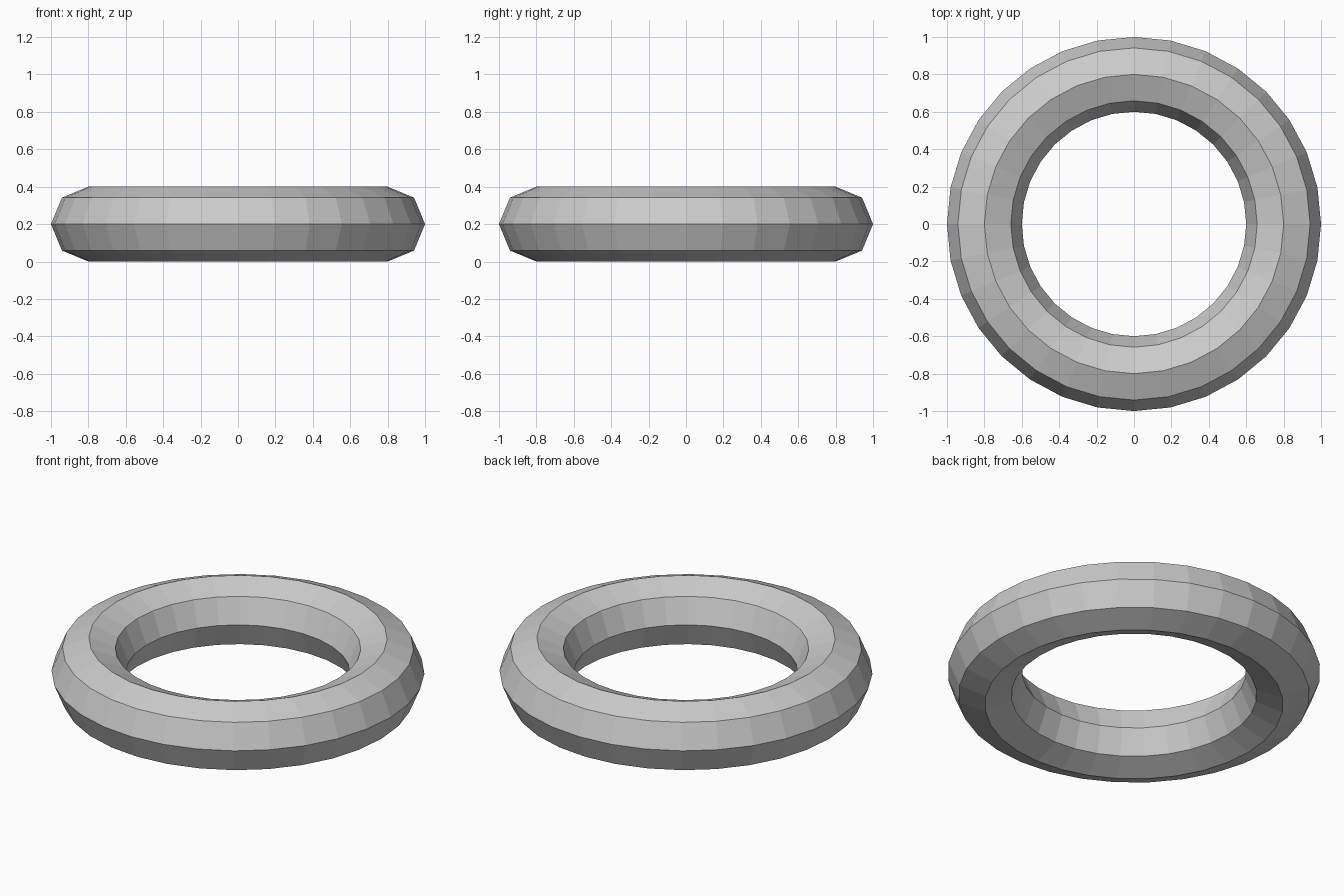
import bpy

if "Cube" in bpy.data.objects:
    bpy.data.objects.remove(bpy.data.objects["Cube"])

# Ring: faceted torus resting on the ground
bpy.ops.mesh.primitive_torus_add(
    major_radius=0.8, minor_radius=0.2,
    major_segments=32, minor_segments=8,
    location=(0, 0, 0.2))
ring = bpy.context.object
ring.name = "ring"
ring.data.name = "ring"
bpy.ops.object.shade_flat()
